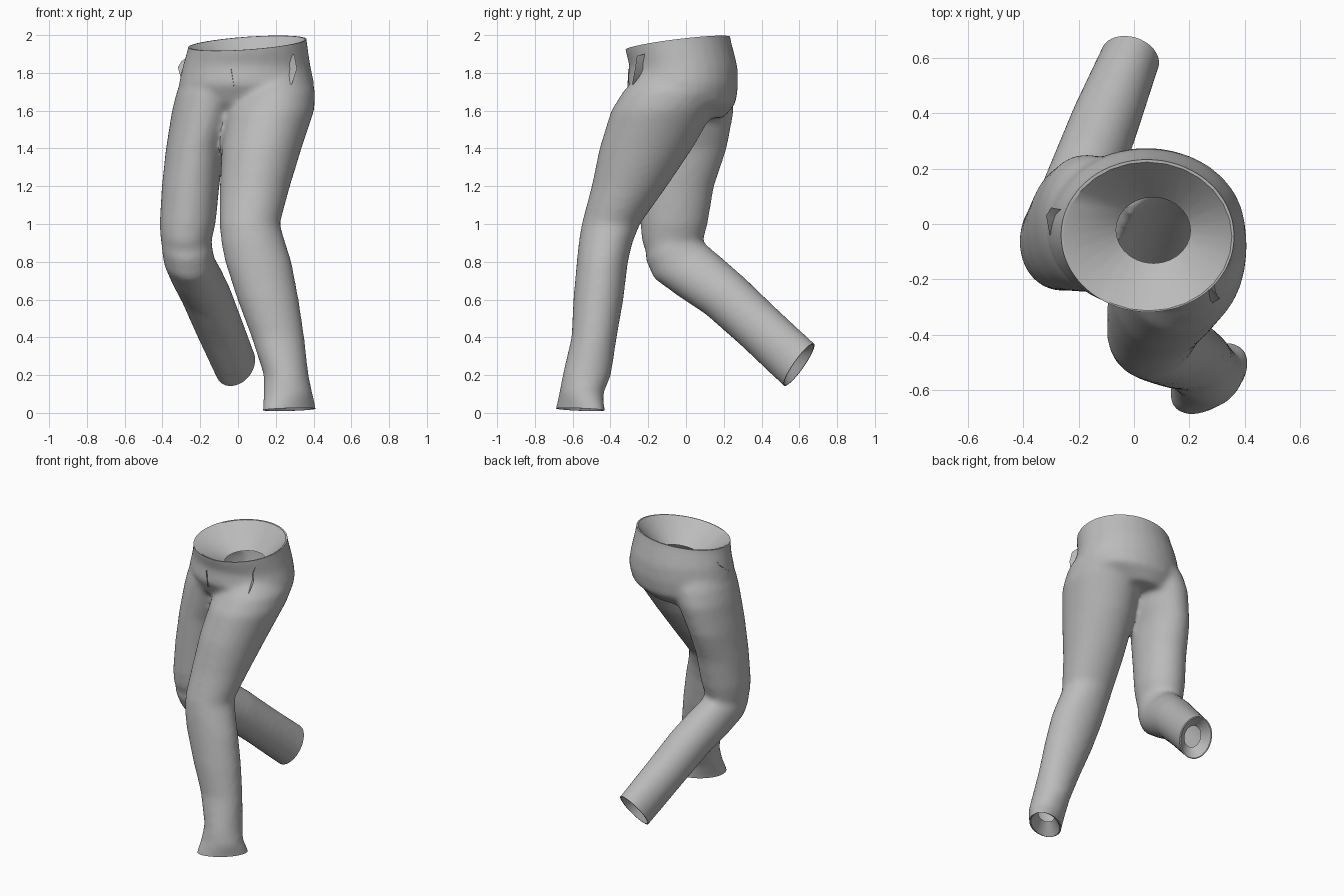
import bpy, bmesh, math
from mathutils import Vector, Euler

if "Cube" in bpy.data.objects:
    bpy.data.objects.remove(bpy.data.objects["Cube"])

SIDES = 28
cloth = bpy.data.materials.new("grey_cloth")
cloth.use_nodes = True
cloth.diffuse_color = (0.5, 0.5, 0.5, 1)
cloth.node_tree.nodes["Principled BSDF"].inputs["Base Color"].default_value = (0.5, 0.5, 0.5, 1)


def add_object(name, bm):
    mesh = bpy.data.meshes.new(name)
    bm.to_mesh(mesh)
    bm.free()
    mesh.materials.append(cloth)
    obj = bpy.data.objects.new(name, mesh)
    bpy.context.collection.objects.link(obj)
    return obj


def loft(name, rings):
    """Closed tube; ring = centre, radii, (pitch, roll, yaw) in degrees."""
    bm = bmesh.new()
    loops = []
    for centre, (rx, ry), angles in rings:
        turn = Euler([math.radians(a) for a in angles]).to_matrix()
        yaw = math.radians(angles[2])
        steps = [math.tau * i / SIDES - yaw for i in range(SIDES)]
        loops.append([bm.verts.new(Vector(centre) + turn @ Vector((rx * math.cos(a), ry * math.sin(a), 0)))
                      for a in steps])
    for a, b in zip(loops, loops[1:]):
        for i in range(SIDES):
            j = (i + 1) % SIDES
            bm.faces.new((a[i], a[j], b[j], b[i]))
    bm.faces.new(loops[0])
    bm.faces.new(loops[-1])
    bmesh.ops.recalc_face_normals(bm, faces=bm.faces)
    return add_object(name, bm)


def spans(rows):
    """Level rings from z, x range and y range."""
    return [(((a + b) / 2, (c + d) / 2, z), ((b - a) / 2, (d - c) / 2), (0, 0, 0))
            for z, a, b, c, d in rows]


def boolean(obj, other, kind):
    mod = obj.modifiers.new(kind, "BOOLEAN")
    mod.object, mod.operation, mod.solver = other, kind, "EXACT"


def bake(obj):
    bpy.context.view_layer.update()
    graph = bpy.context.evaluated_depsgraph_get()
    mesh = bpy.data.meshes.new_from_object(obj.evaluated_get(graph))
    obj.modifiers.clear()
    obj.data = mesh


# Hips, running a little past the waist rim
WAIST = ((0.05, -0.045, 1.957), (0.314, 0.28), (7, -4, 0))
trousers = loft("trousers", [
    ((0.05, -0.045, 2.05), (0.312, 0.277), (7, -4, 0)), WAIST] + spans([
        (1.84, -0.292, 0.384, -0.3, 0.272),
        (1.74, -0.315, 0.405, -0.312, 0.277),
        (1.64, -0.3, 0.37, -0.26, 0.265),
        (1.56, -0.2, 0.2, -0.15, 0.2)]))

# Left leg, striding forward
LEFT_CUFF = ((0.272, -0.56, 0.018), (0.168, 0.099), (-5, 0, 40))
left_leg = loft("left_leg", spans([
    (1.83, 0.05, 0.36, -0.22, 0.2),
    (1.7, -0.01, 0.411, -0.335, 0.21),
    (1.6, -0.06, 0.404, -0.397, 0.15),
    (1.4, -0.087, 0.337, -0.459, 0.035),
    (1.2, -0.097, 0.276, -0.5, -0.1),
    (1.0, -0.099, 0.222, -0.553, -0.243),
    (0.9, -0.089, 0.252, -0.569, -0.283),
    (0.8, -0.069, 0.284, -0.579, -0.307),
    (0.6, -0.004, 0.322, -0.597, -0.331),
    (0.4, 0.071, 0.352, -0.607, -0.366),
    (0.2, 0.136, 0.374, -0.654, -0.396)]) + [
    ((0.265, -0.555, 0.1), (0.134, 0.114), (0, 0, 25)),
    LEFT_CUFF, ((0.275, -0.56, -0.06), (0.168, 0.099), (-5, 0, 40))])

# Right leg, bent back at the knee
RIGHT_CUFF = ((-0.015, 0.598, 0.255), (0.109, 0.141), (55, 0, -18))
right_thigh = loft("right_thigh", spans([
    (1.83, -0.26, 0.05, -0.18, 0.19),
    (1.7, -0.325, 0.05, -0.25, 0.245),
    (1.6, -0.35, 0.0, -0.248, 0.255),
    (1.4, -0.382, -0.075, -0.244, 0.217),
    (1.2, -0.404, -0.098, -0.243, 0.149),
    (1.0, -0.416, -0.118, -0.242, 0.115),
    (0.91, -0.41, -0.14, -0.235, 0.09),
    (0.82, -0.382, -0.16, -0.2, 0.02),
    (0.74, -0.33, -0.2, -0.13, 0.0)]))
right_shin = loft("right_shin", [
    ((-0.268, -0.1, 0.965), (0.11, 0.095), (14, 0, 0)),
    ((-0.27, -0.08, 0.875), (0.135, 0.148), (22, 0, 0)),
    ((-0.258, -0.03, 0.8), (0.136, 0.167), (32, 0, 0)),
    ((-0.22, 0.07, 0.723), (0.136, 0.154), (43, 0, -4)),
    ((-0.17, 0.2, 0.625), (0.133, 0.142), (46, 0, -8)),
    ((-0.1, 0.385, 0.455), (0.125, 0.137), (48, 0, -14)),
    RIGHT_CUFF,
    ((0.015, 0.665, 0.195), (0.109, 0.141), (55, 0, -18))])

# Merge into one garment and soften the joins
for part in (left_leg, right_thigh, right_shin):
    boolean(trousers, part, "UNION")
remesh = trousers.modifiers.new("remesh", "REMESH")
remesh.mode, remesh.voxel_size = "VOXEL", 0.016
soften = trousers.modifiers.new("soften", "SMOOTH")
soften.factor, soften.iterations = 0.5, 16
bake(trousers)

# Trim each opening with a funnel that leads to an inner hole
holes, cutters = [], []
for name, rim, outward, depth, ratio, shift in (
        ("waist_cutter", WAIST, 1, 0.14, 0.43, (0.01, 0.005, 0)),
        ("left_cuff_cutter", LEFT_CUFF, -1, 0.07, 0.5, (0, 0, 0)),
        ("right_cuff_cutter", RIGHT_CUFF, -1, 0.07, 0.5, (0, 0, 0))):
    centre, (rx, ry), angles = rim
    normal = Euler([math.radians(a) for a in angles]).to_matrix() @ Vector((0, 0, outward))
    hole = Vector(centre) - normal * depth + Vector(shift)
    cutters.append(loft(name, [
        (hole, (rx * ratio, ry * ratio), angles),
        (centre, (rx - 0.009, ry - 0.009), angles),
        (centre, (rx * 1.35, ry * 1.35), angles),
        (Vector(centre) + normal * 0.15, (rx * 1.35, ry * 1.35), angles)]))
    cutters[-1].hide_render = True
    boolean(trousers, cutters[-1], "DIFFERENCE")
    holes.append((hole, normal))
bake(trousers)

# Open the hole at the bottom of each funnel
bm = bmesh.new()
bm.from_mesh(trousers.data)
caps = []
for f in bm.faces:
    c = f.calc_center_median()
    if any(abs((c - h).dot(n)) < 0.004 and (c - h).length < 0.15 and abs(f.normal.dot(n)) > 0.95
           for h, n in holes):
        caps.append(f)
bmesh.ops.delete(bm, geom=caps, context="FACES")
bm.to_mesh(trousers.data)
bm.free()

for helper in cutters + [left_leg, right_thigh, right_shin]:
    bpy.data.objects.remove(helper)


# Loose pocket folds and the fly crease
def fold(name, points):
    bm = bmesh.new()
    verts = [bm.verts.new(p) for p in points]
    for v in range(1, len(verts) - 1):
        bm.faces.new((verts[0], verts[v], verts[v + 1]))
    return add_object(name, bm)


folds = [
    fold("right_pocket_fold", [(-0.26, 0.0, 1.82), (-0.25, 0.05, 1.9), (-0.3, 0.06, 1.86),
                               (-0.318, 0.03, 1.83), (-0.305, -0.04, 1.78), (-0.27, -0.05, 1.76)]),
    fold("left_pocket_fold", [(0.25, -0.2, 1.82), (0.28, -0.18, 1.91), (0.3, -0.26, 1.89),
                              (0.312, -0.27, 1.82), (0.285, -0.285, 1.74), (0.24, -0.25, 1.73)]),
    fold("fly_crease", [(-0.04, -0.28, 1.83), (-0.035, -0.306, 1.82), (-0.02, -0.31, 1.72),
                        (-0.02, -0.27, 1.7)])]

bpy.ops.object.select_all(action="DESELECT")
for obj in [trousers] + folds:
    obj.select_set(True)
bpy.context.view_layer.objects.active = trousers
bpy.ops.object.shade_smooth_by_angle(angle=math.radians(40))
